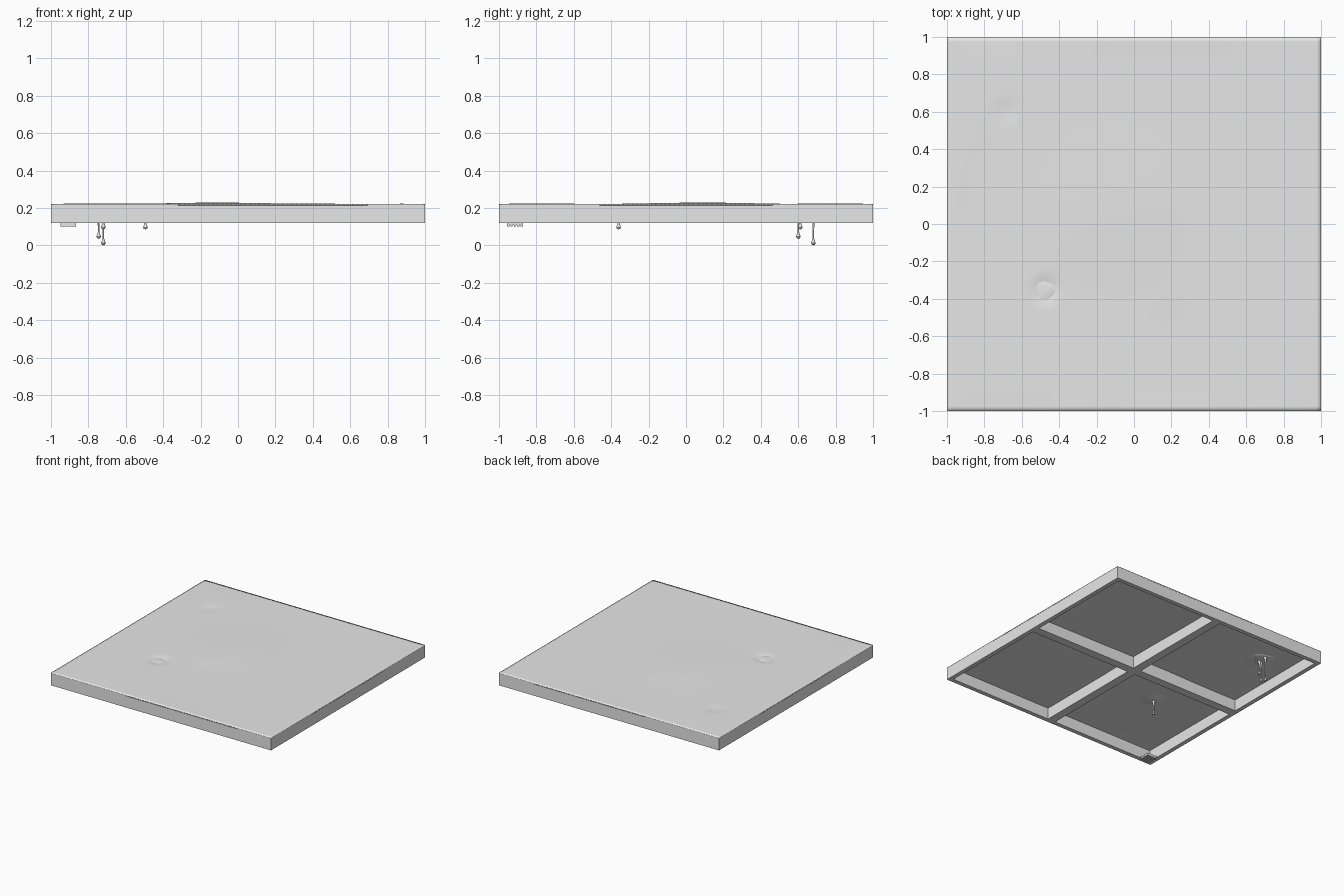
import bpy
import bmesh
import math
from mathutils import Vector

cube = bpy.data.objects.get("Cube")
if cube:
    bpy.data.objects.remove(cube, do_unlink=True)

# One flat grey for the whole model
GREY = (0.8, 0.8, 0.8, 1.0)
grey = bpy.data.materials.new("light grey")
grey.use_nodes = True
grey.diffuse_color = GREY
grey.node_tree.nodes["Principled BSDF"].inputs["Base Color"].default_value = GREY

BOTTOM, CEILING, TOP = 0.12, 0.214, 0.222
WALL = 0.035


def finish(name, bm, smooth=False):
    bmesh.ops.recalc_face_normals(bm, faces=bm.faces)
    mesh = bpy.data.meshes.new(name)
    bm.to_mesh(mesh)
    bm.free()
    mesh.materials.append(grey)
    obj = bpy.data.objects.new(name, mesh)
    bpy.context.collection.objects.link(obj)
    if smooth:
        bpy.ops.object.select_all(action='DESELECT')
        obj.select_set(True)
        bpy.context.view_layer.objects.active = obj
        bpy.ops.object.shade_smooth_by_angle(angle=math.radians(35))
    return obj


def box(name, low, high):
    low, high = Vector(low), Vector(high)
    bm = bmesh.new()
    bmesh.ops.create_cube(bm, size=1)
    bmesh.ops.scale(bm, vec=high - low, verts=bm.verts)
    bmesh.ops.translate(bm, vec=(low + high) / 2, verts=bm.verts)
    return finish(name, bm)


def falloff(x, y, cx, cy, radius):
    d = math.hypot(x - cx, y - cy) / radius
    return (1 - d * d) ** 2 if d < 1 else 0.0


# Outer rim and the cross of beams
BEAM_TOP = CEILING + 0.004
for name, side in (("front", -1), ("back", 1)):
    ys = sorted((side, side * (1 - WALL)))
    box(name + "_rim", (-1, ys[0], BOTTOM), (1, ys[1], BEAM_TOP))
    ys = sorted((side * WALL, side * (1 - WALL)))
    box(name + "_beam", (-WALL, ys[0], BOTTOM), (WALL, ys[1], BEAM_TOP))
for name, side in (("right", -1), ("left", 1)):
    xs = sorted((side, side * (1 - WALL)))
    box(name + "_rim", (xs[0], -1 + WALL, BOTTOM), (xs[1], 1 - WALL, BEAM_TOP))
box("cross_beam", (-1 + WALL, -WALL, BOTTOM), (1 - WALL, WALL, BEAM_TOP))

# Slightly uneven sheet on top, with a central swell and two sagging dents
bm = bmesh.new()
bmesh.ops.create_grid(bm, x_segments=80, y_segments=80, size=1)
for v in bm.verts:
    x, y = v.co.x, v.co.y
    edge = min(1, (1 - max(abs(x), abs(y))) * 8)
    wave = 0.0015 * math.sin(3.1 * x + 1) * math.cos(3.4 * y)
    swell = 0.006 * falloff(x, y, -0.15, 0.1, 0.5)
    sag = 0.012 * falloff(x, y, -0.47, -0.35, 0.1)
    sag += 0.005 * falloff(x, y, -0.68, 0.6, 0.09)
    v.co.z = TOP + edge * (wave + swell) - sag
sheet = finish("top_sheet", bm, True)
solid = sheet.modifiers.new("thickness", 'SOLIDIFY')
solid.thickness = TOP - CEILING
solid.offset = -1


# Wet patches hanging under the sheet
def patch(name, x, y, radius):
    bm = bmesh.new()
    bmesh.ops.create_uvsphere(bm, u_segments=20, v_segments=8, radius=radius)
    for v in bm.verts:
        angle = math.atan2(v.co.y, v.co.x)
        wobble = 1 + 0.15 * math.sin(3 * angle + 1)
        v.co = (x + v.co.x * wobble, y + v.co.y * wobble,
                CEILING - 0.002 + v.co.z * 0.1)
    finish(name, bm, True)


patch("wet_patch_back", -0.73, 0.64, 0.08)
patch("wet_patch_front", -0.48, -0.36, 0.06)


# Long drips, each a turned profile ending in a round drop
def drip(name, x, y, low):
    profile = [(0.016, CEILING), (0.009, CEILING - 0.02), (0.006, CEILING - 0.06),
               (0.004, low + 0.038), (0.009, low + 0.022), (0.012, low + 0.012),
               (0.009, low + 0.004), (0, low)]
    bm = bmesh.new()
    verts = [bm.verts.new((x + r, y, z)) for r, z in profile]
    edges = [bm.edges.new(pair) for pair in zip(verts, verts[1:])]
    bmesh.ops.spin(bm, geom=verts + edges, cent=(x, y, 0), axis=(0, 0, 1),
                   angle=math.tau, steps=12)
    bmesh.ops.remove_doubles(bm, verts=bm.verts, dist=0.0005)
    finish(name, bm, True)


drip("drip_medium", -0.745, 0.60, 0.035)
drip("drip_long", -0.72, 0.68, 0.0)
drip("drip_short", -0.72, 0.61, 0.085)
drip("drip_front", -0.495, -0.36, 0.085)

# Small slatted block under the front right corner
box("corner_block", (-0.95, -0.957, 0.108), (-0.865, -0.87, BOTTOM))
for i in range(5):
    y = -0.957 + i * 0.0185
    box(f"corner_slat_{i + 1}", (-0.95, y, 0.10), (-0.865, y + 0.013, 0.109))
